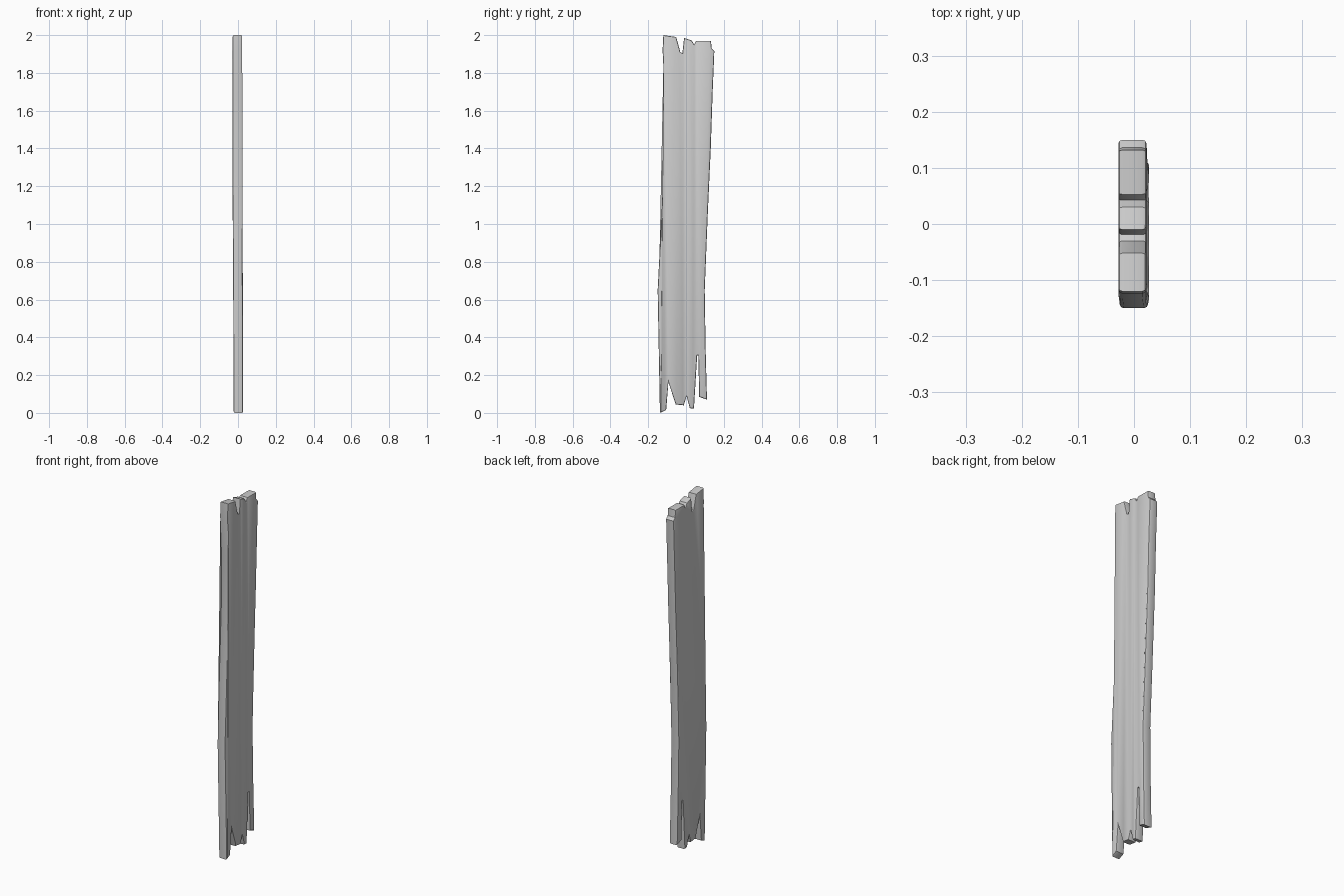
import bpy, bmesh
from mathutils import Vector

if "Cube" in bpy.data.objects:
    bpy.data.objects.remove(bpy.data.objects["Cube"])

# Outline of the plank in (y, z), clockwise seen from +x
splintered_top = [(-.12, 2.0), (-.052, 1.99), (-.03, 1.91), (-.019, 1.905), (-.01, 1.985),
                  (.03, 1.972), (.043, 1.95), (.053, 1.97), (.132, 1.97), (.136, 1.93), (.15, 1.915)]
right_edge = [(.141, 1.7), (.131, 1.4), (.115, 1.05), (.099, .65), (.104, .33)]
splintered_base = [(.111, .07), (.07, .085), (.065, .305), (.059, .305), (.042, .022), (.02, .025),
                   (.003, .09), (-.012, .04), (-.055, .045), (-.093, .165), (-.105, .015), (-.138, 0)]
left_edge = [(-.15, .65), (-.132, 1.0), (-.114, 1.4), (-.113, 1.7), (-.124, 1.92)]
outline = [Vector(p) for p in splintered_top + right_edge + splintered_base + left_edge]


def inset(points, d):
    """Shrink the outline, limiting the mitre at sharp splinters."""
    out = []
    for i, p in enumerate(points):
        a = (p - points[i - 1]).normalized()
        b = (points[(i + 1) % len(points)] - p).normalized()
        na, nb = Vector((a.y, -a.x)), Vector((b.y, -b.x))
        m = (na + nb).normalized()
        out.append(p + m * d / max(m.dot(na), .6))
    return out


def sway(z):
    """Slight warp of the board through its thickness."""
    keys = [(0, .002), (.6, 0), (1.2, -.004), (1.6, -.002), (2, -.003)]
    for (z0, x0), (z1, x1) in zip(keys, keys[1:]):
        if z <= z1:
            return x0 + (x1 - x0) * (z - z0) / (z1 - z0)
    return keys[-1][1]


# Plank: stacked outlines through the thickness, with rounded rims
bm = bmesh.new()
layers = []
for x, d in [(-.025, .006), (-.023, .002), (-.018, 0), (.018, 0), (.023, .002), (.025, .006)]:
    layers.append([bm.verts.new((x + sway(p.y), p.x, p.y)) for p in inset(outline, d)])
n = len(outline)
for lo, hi in zip(layers, layers[1:]):
    for i in range(n):
        j = (i + 1) % n
        bm.faces.new((lo[i], lo[j], hi[j], hi[i]))
caps = [bm.faces.new(layers[0]), bm.faces.new(layers[-1][::-1])]
bmesh.ops.triangulate(bm, faces=caps)
bmesh.ops.recalc_face_normals(bm, faces=bm.faces)

mesh = bpy.data.meshes.new("wooden_plank")
bm.to_mesh(mesh)
bm.free()
plank = bpy.data.objects.new("wooden_plank", mesh)
bpy.context.collection.objects.link(plank)
bpy.context.view_layer.objects.active = plank
plank.select_set(True)
bpy.ops.object.shade_smooth_by_angle(angle=.6)
